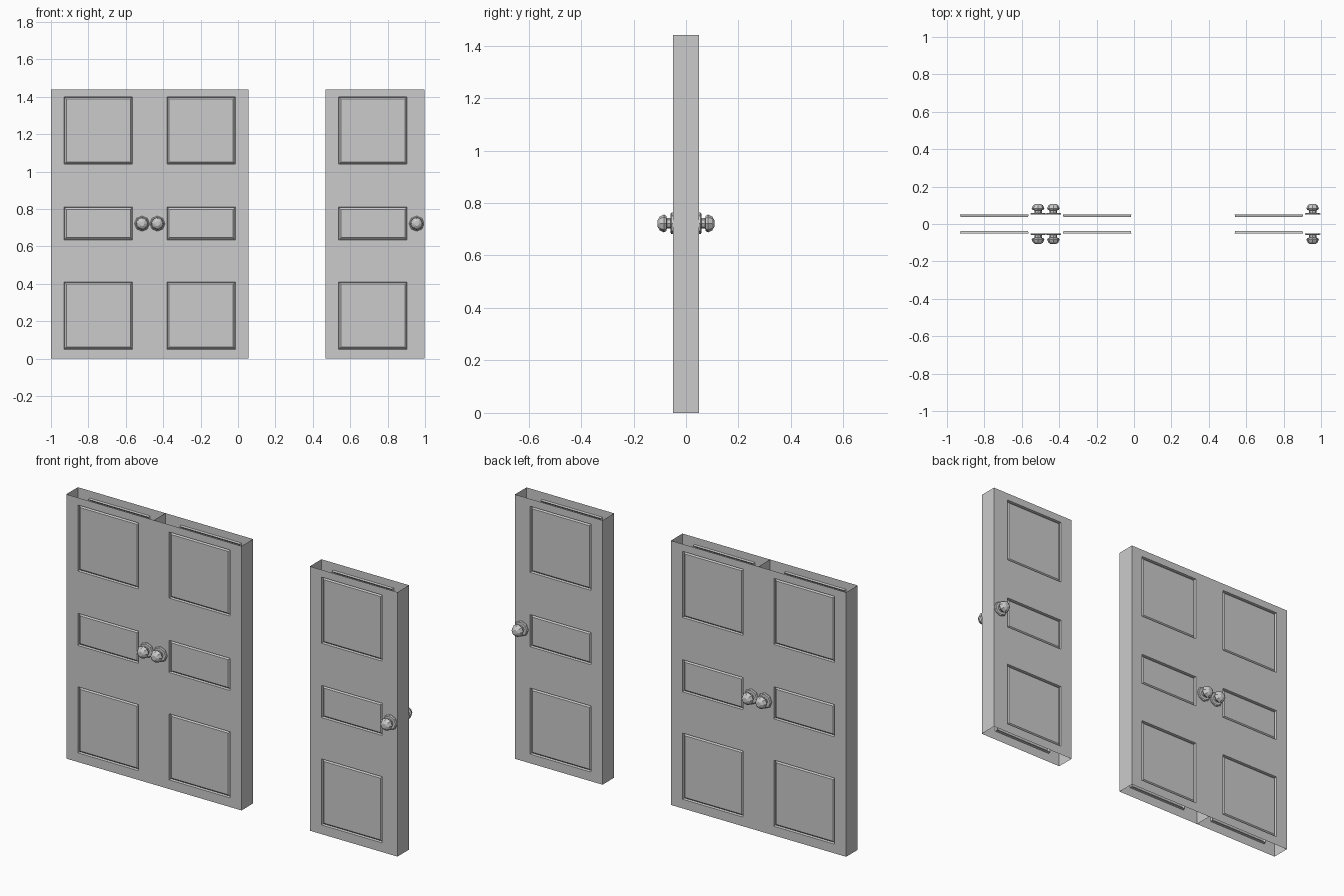
import bpy, bmesh, math

if "Cube" in bpy.data.objects:
    bpy.data.objects.remove(bpy.data.objects["Cube"])

WIDTH, HEIGHT, HALF = 0.528, 1.44, 0.05
X_CUTS = [0, 0.07, 0.436, WIDTH]
Z_CUTS = [0, 0.05, 0.41, 0.635, 0.81, 1.04, 1.40, HEIGHT]
KNOB_X, KNOB_Z, SIDES = 0.487, 0.722, 8
# Knob profile: (distance from door centre plane, radius)
KNOB = [(0.05, 0.041), (0.055, 0.041), (0.059, 0.036), (0.059, 0.02), (0.073, 0.02),
        (0.075, 0.029), (0.084, 0.034), (0.1, 0.026), (0.108, 0.013)]


def finish(bm, name):
    me = bpy.data.meshes.new(name)
    bm.to_mesh(me)
    bm.free()
    ob = bpy.data.objects.new(name, me)
    bpy.context.collection.objects.link(ob)
    return ob


def quad(bm, pts, outward):
    f = bm.faces.new([bm.verts.new(p) for p in pts])
    f.normal_update()
    if f.normal.dot(outward) < 0:
        f.normal_flip()
    return f


def door_leaf(name, hinge, d):
    bm = bmesh.new()
    panels = []
    # Front and back skins, divided around the panels
    for s in (-1, 1):
        for i in range(3):
            for j in range(7):
                x0, x1 = hinge + d * X_CUTS[i], hinge + d * X_CUTS[i + 1]
                z0, z1 = Z_CUTS[j], Z_CUTS[j + 1]
                y = s * HALF
                f = quad(bm, [(x0, y, z0), (x1, y, z0), (x1, y, z1), (x0, y, z1)],
                         bm_dir(0, s))
                if i == 1 and j % 2 == 1:
                    panels.append(f)
    # Side walls; top and bottom stay open
    for x, n in ((hinge, -d), (hinge + d * WIDTH, d)):
        for j in range(7):
            z0, z1 = Z_CUTS[j], Z_CUTS[j + 1]
            quad(bm, [(x, -HALF, z0), (x, HALF, z0), (x, HALF, z1), (x, -HALF, z1)],
                 bm_dir(n, 0))
    bmesh.ops.remove_doubles(bm, verts=bm.verts, dist=1e-5)
    panels = [f for f in panels if f.is_valid]
    # Grooved panel borders
    bmesh.ops.inset_individual(bm, faces=panels, thickness=0.004, depth=-0.012)
    bmesh.ops.inset_individual(bm, faces=panels, thickness=0.013, depth=0.009)
    finish(bm, name)


def bm_dir(x, y):
    from mathutils import Vector
    return Vector((x, y, 0))


def door_knob(name, x, s):
    bm = bmesh.new()
    rings = []
    for y, r in KNOB:
        rings.append([bm.verts.new((x + r * math.cos(2 * math.pi * k / SIDES), s * y,
                                    KNOB_Z + r * math.sin(2 * math.pi * k / SIDES)))
                      for k in range(SIDES)])
    for a, b in zip(rings, rings[1:]):
        for k in range(SIDES):
            n = (k + 1) % SIDES
            bm.faces.new([a[k], a[n], b[n], b[k]])
    bm.faces.new(rings[-1])
    bm.faces.new(rings[0])
    bmesh.ops.recalc_face_normals(bm, faces=bm.faces)
    finish(bm, name)


# Double door (mirrored pair) and single door
for label, hinge, d in (("double_left", -1.0, 1), ("double_right", 0.056, -1),
                        ("single", 0.468, 1)):
    door_leaf(label + "_door", hinge, d)
    for side, s in (("front", -1), ("back", 1)):
        door_knob(f"{label}_{side}_knob", hinge + d * KNOB_X, s)
